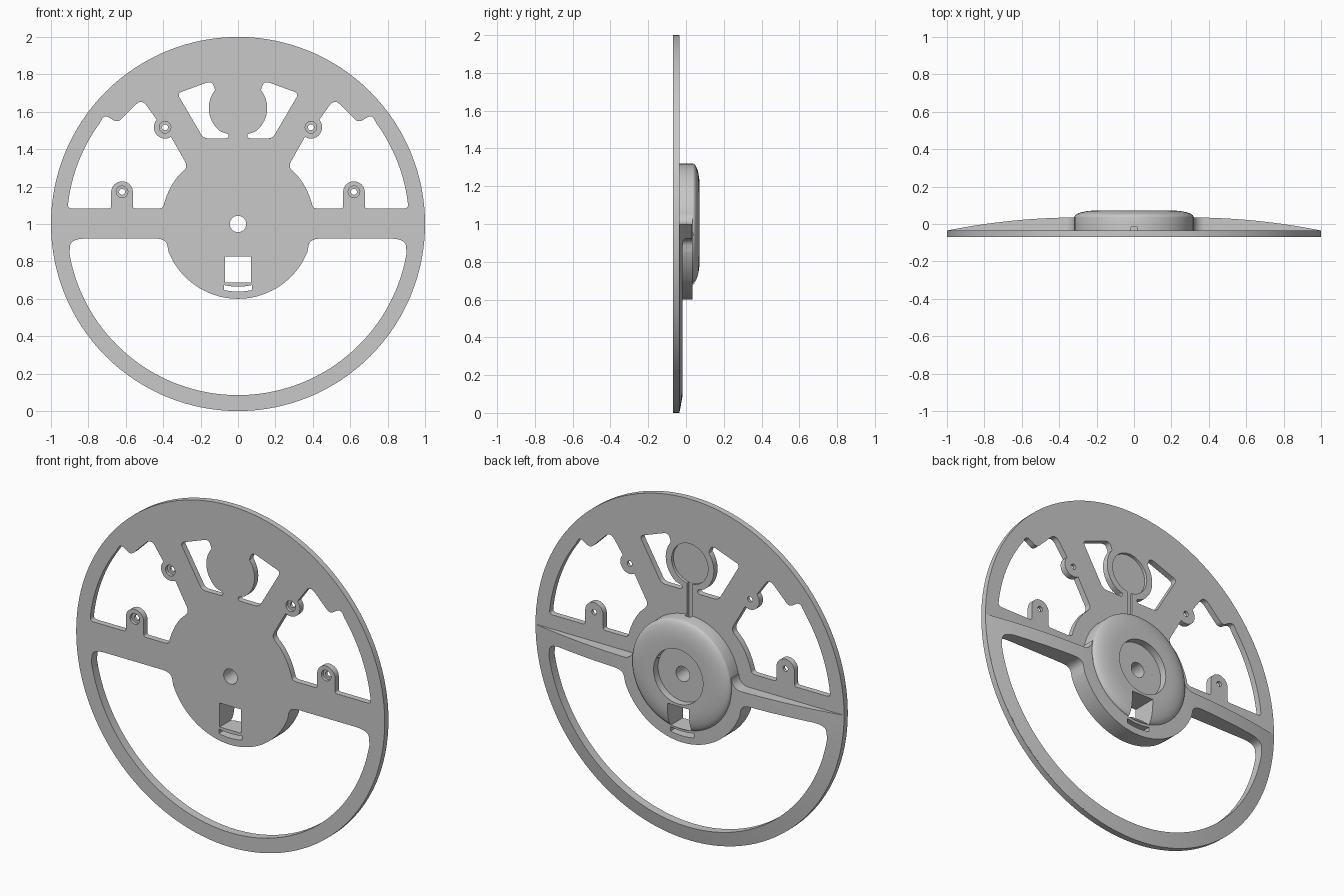
import bpy, bmesh, math
from mathutils import Vector

if "Cube" in bpy.data.objects:
    bpy.data.objects.remove(bpy.data.objects["Cube"], do_unlink=True)

FRONT, BACK, CZ = -0.07, -0.035, 1.0   # plate faces and hub height
GREY = (0.58, 0.58, 0.58, 1)

grey = bpy.data.materials.new("light grey")
grey.use_nodes = True
grey.diffuse_color = GREY
grey.node_tree.nodes["Principled BSDF"].inputs["Base Color"].default_value = GREY


def make_object(name, bm):
    bmesh.ops.recalc_face_normals(bm, faces=bm.faces)
    mesh = bpy.data.meshes.new(name)
    bm.to_mesh(mesh)
    bm.free()
    ob = bpy.data.objects.new(name, mesh)
    bpy.context.collection.objects.link(ob)
    mesh.materials.append(grey)
    return ob


def arc(cx, cz, r, a0, a1, n=16):
    """Points on an arc, angles in degrees."""
    out = []
    for i in range(n + 1):
        a = math.radians(a0 + (a1 - a0) * i / n)
        out.append((cx + r * math.cos(a), cz + r * math.sin(a)))
    return out


def rounded(points, steps=6):
    """Round every corner given as (x, z, radius); plain (x, z) points stay."""
    out = []
    for i, p in enumerate(points):
        v = Vector(p[:2])
        if len(p) == 2:
            out.append(tuple(v))
            continue
        a, b = Vector(points[i - 1][:2]) - v, Vector(points[(i + 1) % len(points)][:2]) - v
        s = v + a.normalized() * min(p[2], a.length * 0.49)
        e = v + b.normalized() * min(p[2], b.length * 0.49)
        for k in range(steps + 1):
            t = k / steps
            out.append(tuple(s * (1 - t) ** 2 + v * 2 * t * (1 - t) + e * t * t))
    return out


def prism(name, outline, y0, y1, side=1):
    """Extrude an x-z outline along y."""
    bm = bmesh.new()
    face = bm.faces.new([bm.verts.new((side * x, y0, z)) for x, z in outline])
    ext = bmesh.ops.extrude_face_region(bm, geom=[face])
    moved = [g for g in ext["geom"] if isinstance(g, bmesh.types.BMVert)]
    bmesh.ops.translate(bm, verts=moved, vec=(0, y1 - y0, 0))
    return make_object(name, bm)


def disc(name, x, z, r, y0, y1, n=32):
    return prism(name, arc(x, z, r, 0, 360, n)[:-1], y0, y1)


def lathe(name, profile, steps=128):
    """Spin an (r, y) profile about the wheel axis."""
    bm = bmesh.new()
    vs = [bm.verts.new((r, y, CZ)) for r, y in profile]
    es = [bm.edges.new(pair) for pair in zip(vs, vs[1:])]
    bmesh.ops.spin(bm, geom=vs + es, cent=(0, 0, CZ), axis=(0, 1, 0),
                   angle=2 * math.pi, steps=steps, use_duplicate=False)
    bmesh.ops.remove_doubles(bm, verts=bm.verts, dist=1e-5)
    return make_object(name, bm)


def combine(target, other, operation):
    mod = target.modifiers.new(operation.lower(), "BOOLEAN")
    mod.operation, mod.solver, mod.object = operation, "EXACT", other
    bpy.context.view_layer.objects.active = target
    bpy.ops.object.modifier_apply(modifier=mod.name)
    bpy.data.objects.remove(other, do_unlink=True)


# Flat disc that carries everything
wheel = disc("wheel_plate", 0, CZ, 1.0, FRONT, BACK, 128)

# Domed thickening of the lower half, blended into the hub by small fillets
dome_curve = [(r, 0.035 - 0.07 * ((r - 0.3) / 0.7) ** 2)
              for r in [0.997 - 0.697 * i / 14 for i in range(15)]]
dome = lathe("lower_dome", [(0, -0.05), (0.985, -0.05)] + dome_curve + [(0, 0.035)])
half = [(1.1, CZ)] + arc(0.378, CZ + 0.06, 0.06, -90, -180, 8) + [(0.29, 1.07)]
above = half + [(-x, z) for x, z in reversed(half)] + [(-1.1, 2.1), (1.1, 2.1)]
combine(dome, prism("upper_trim", above, -0.2, 0.2), "DIFFERENCE")
combine(wheel, dome, "UNION")

# Hub cap with rounded shoulder
shoulder = [(0.2 + 0.12 * math.cos(math.radians(a)), 0.036 + 0.036 * math.sin(math.radians(a)))
            for a in range(0, 91, 9)]
cap = lathe("hub_cap", [(0, -0.055), (0.32, -0.055)] + shoulder + [(0, 0.072)])
combine(wheel, cap, "UNION")

cutters = []

# Large lower opening around the hub
right_half = rounded(arc(0, CZ, 0.4, -90, -22, 20) + [(0.385, 0.922, 0.06), (0.895, 0.922, 0.085)]
                     + arc(0, CZ, 0.915, -10, -90, 32))
lower = right_half + [(-x, z) for x, z in reversed(right_half[1:-1])]
cutters.append(prism("lower_opening", lower, -0.2, 0.2))

# Side openings with screw lugs, and windows beside the round pad
side_outline = rounded(
    [(0.911, 1.083, 0.025)] + arc(0, CZ, 0.915, 8, 36, 14)
    + [(0.713, 1.587, 0.045), (0.645, 1.54, 0.03), (0.515, 1.67, 0.045)]
    + arc(0.39, 1.517, 0.06, 42, -122, 18)
    + [(0.268, 1.307, 0.03)] + arc(0, CZ, 0.41, 38, 16, 8)
    + [(0.402, 1.083, 0.025), (0.562, 1.083, 0.015)]
    + arc(0.62, 1.17, 0.058, 180, 0, 16) + [(0.678, 1.083, 0.015)])
window_outline = rounded(
    [(0.325, 1.698, 0.025), (0.14, 1.766, 0.035), (0.122, 1.715, 0.012)]
    + arc(0, 1.62, 0.156, 36, -54, 16)
    + [(0.046, 1.478, 0.012), (0.056, 1.458, 0.012), (0.185, 1.458, 0.025)])
for s in (1, -1):
    cutters.append(prism("side_opening", side_outline, -0.2, 0.2, s))
    cutters.append(prism("pad_window", window_outline, -0.2, 0.2, s))
    # Screw holes, counterbored from the front
    for x, z in ((0.39, 1.517), (0.62, 1.172)):
        cutters.append(disc("screw_hole", s * x, z, 0.016, -0.2, 0.2, 20))
        cutters.append(disc("screw_counterbore", s * x, z, 0.031, -0.2, -0.052, 24))

# Hub recess, axle hole, sensor window and curved slot
cutters.append(disc("hub_recess", 0, CZ, 0.16, 0.03, 0.2, 64))
cutters.append(disc("axle_hole", 0, CZ, 0.044, -0.2, 0.2, 40))
cutters.append(prism("hub_window", [(-0.07, 0.686), (0.07, 0.686), (0.07, 0.826), (-0.07, 0.826)],
                     -0.2, 0.2))
slot = arc(0, CZ, 0.335, -103, -77, 10) + arc(0, CZ, 0.361, -78, -102, 10)
cutters.append(prism("hub_slot", slot, -0.2, 0.2))

# Shallow round pocket in the back of the pad and the groove down to the hub
cutters.append(disc("pad_pocket", 0, 1.62, 0.118, -0.052, 0.2, 48))
cutters.append(prism("cable_groove", [(-0.017, 1.3), (0.017, 1.3), (0.017, 1.52), (-0.017, 1.52)],
                     -0.051, -0.015))

for c in cutters:
    combine(wheel, c, "DIFFERENCE")

# Smooth curved walls, crisp edges
wheel.name = "wheel"
bpy.ops.object.select_all(action="DESELECT")
wheel.select_set(True)
bpy.context.view_layer.objects.active = wheel
bpy.ops.object.shade_smooth_by_angle(angle=math.radians(30))
